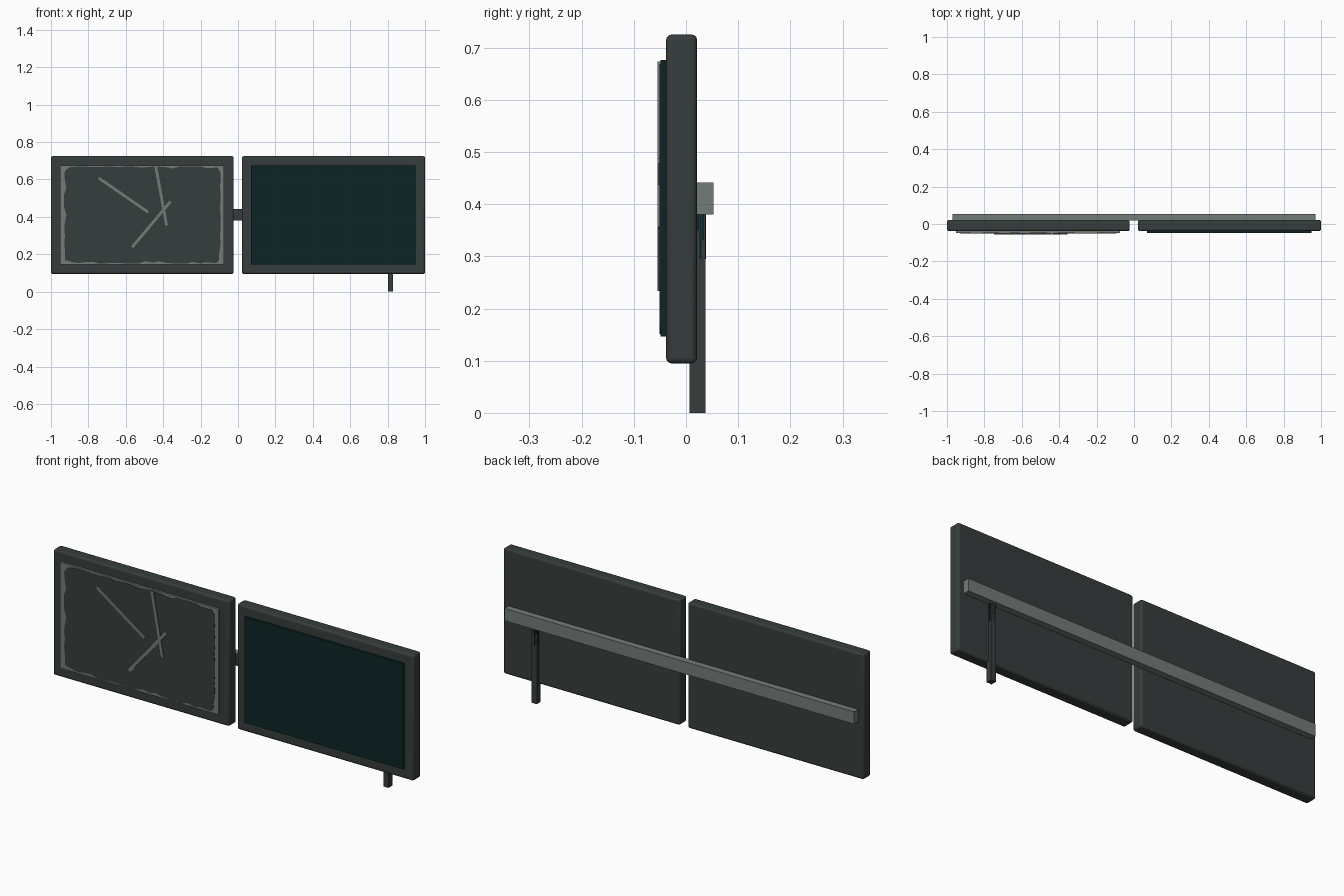
import bpy, bmesh, math, random
from mathutils import Vector

random.seed(4)
old = bpy.data.objects.get("Cube")
if old:
    bpy.data.objects.remove(old, do_unlink=True)


def material(name, rgb):
    m = bpy.data.materials.new(name)
    m.use_nodes = True
    m.diffuse_color = (*rgb, 1)
    m.node_tree.nodes["Principled BSDF"].inputs["Base Color"].default_value = (*rgb, 1)
    return m


CASING = material("charcoal casing", (0.037, 0.046, 0.045))
GLASS = material("dark teal glass", (0.004, 0.018, 0.019))
METAL = material("grey metal", (0.17, 0.20, 0.185))


def finish(name, bm, *mats):
    bmesh.ops.recalc_face_normals(bm, faces=bm.faces)
    mesh = bpy.data.meshes.new(name)
    bm.to_mesh(mesh)
    bm.free()
    for m in mats:
        mesh.materials.append(m)
    ob = bpy.data.objects.new(name, mesh)
    bpy.context.collection.objects.link(ob)
    return ob


def box(name, x, y, z, *mats):
    """Box from (min, max) pairs on each axis."""
    bm = bmesh.new()
    bmesh.ops.create_cube(bm, size=1)
    for v in bm.verts:
        v.co = [r[0] if c < 0 else r[1] for c, r in zip(v.co, (x, y, z))]
    return finish(name, bm, *mats)


def plate(name, outline, y0, y1, mat):
    """Flat shape from an (x, z) outline, given depth from y0 to y1."""
    bm = bmesh.new()
    face = bm.faces.new([bm.verts.new((x, y0, z)) for x, z in outline])
    out = bmesh.ops.extrude_face_region(bm, geom=[face])
    for v in out["geom"]:
        if isinstance(v, bmesh.types.BMVert):
            v.co.y = y1
    return finish(name, bm, mat)


# Two bevelled casings with raised screens
for side, x0, x1, s0, s1, mat in (
        ("right", -1.0, -0.023, -0.953, -0.075, METAL),
        ("left", 0.021, 1.0, 0.07, 0.95, GLASS)):
    case = box(side + "_casing", (x0, x1), (-0.038, 0.021), (0.095, 0.725), CASING)
    bev = case.modifiers.new("rounded edges", "BEVEL")
    bev.width = 0.01
    bev.segments = 3
    bpy.ops.object.select_all(action="DESELECT")
    case.select_set(True)
    bpy.context.view_layer.objects.active = case
    bpy.ops.object.shade_smooth_by_angle(angle=math.radians(35))
    box(side + "_screen", (s0, s1), (-0.049, -0.03), (0.146, 0.676), mat)

# Ragged dark sheet covering the broken screen
lo, hi, r = Vector((-0.929, 0.151)), Vector((-0.093, 0.669)), 0.035
centres = [(hi.x - r, hi.y - r), (lo.x + r, hi.y - r),
           (lo.x + r, lo.y + r), (hi.x - r, lo.y + r)]
corners = []
for i, c in enumerate(centres):
    for k in range(4):
        a = math.radians(90 * i + 30 * k)
        corners.append(Vector((c[0] + r * math.cos(a), c[1] + r * math.sin(a))))
outline = []
middle = (lo + hi) / 2
for a, b in zip(corners, corners[1:] + corners[:1]):
    n = max(1, int((b - a).length / 0.035))
    for k in range(n):
        p = a.lerp(b, k / n)
        inward = (middle - p).normalized()
        outline.append(p + inward * random.choice((0, 0, 0.004, 0.012)))
plate("torn_screen_sheet", outline, -0.048, -0.051, CASING)

# Long scratches over the broken screen
for i, (a, b) in enumerate((((-0.745, 0.608), (-0.48, 0.425)),
                            ((-0.44, 0.672), (-0.382, 0.355)),
                            ((-0.36, 0.483), (-0.566, 0.238)))):
    a, b = Vector(a), Vector(b)
    d = (b - a).normalized()
    n = Vector((-d.y, d.x)) * 0.0075
    plate(f"scratch_{i + 1}", [a + n, b + n, b - n, a - n], -0.049, -0.055, METAL)

# Rear rail joining both casings, dark on its front face
rail = box("rear_rail", (-0.97, 0.97), (0.019, 0.053), (0.38, 0.442), METAL, CASING)
for f in rail.data.polygons:
    f.material_index = 1 if f.normal.y < -0.5 else 0

# Hanging post with dark streaks near its top
box("post", (0.802, 0.83), (0.007, 0.037), (0, 0.381), CASING)
for k, drop in enumerate((0.03, 0.085, 0.05)):
    t = 0.009 * k
    box(f"post_streak_side_{k}", (0.8005, 0.8315), (0.021 + t * 0.55, 0.025 + t * 0.55),
        (0.38 - drop, 0.38), GLASS)
    box(f"post_streak_back_{k}", (0.804 + t, 0.808 + t), (0.03, 0.0385),
        (0.38 - drop, 0.38), GLASS)
